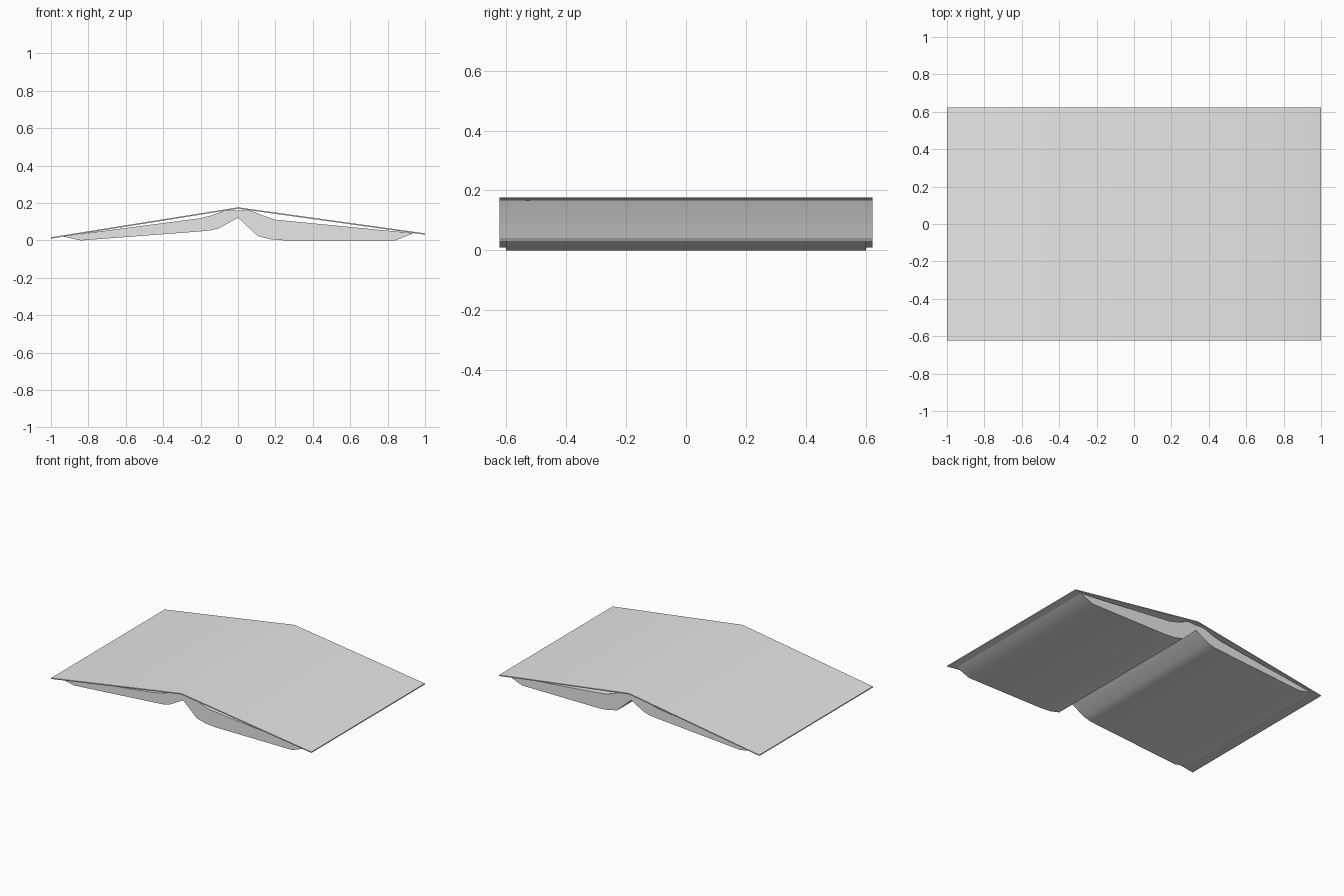
import bpy
import bmesh

cube = bpy.data.objects.get("Cube")
if cube:
    bpy.data.objects.remove(cube, do_unlink=True)

paper = bpy.data.materials.new("pale_grey")
paper.use_nodes = True
GREY = (0.8, 0.8, 0.8, 1)
paper.diffuse_color = GREY
paper.node_tree.nodes["Principled BSDF"].inputs["Base Color"].default_value = GREY


def extrude_profile(name, profile, half_depth):
    """Extrude a closed x-z outline symmetrically along y."""
    bm = bmesh.new()
    face = bm.faces.new([bm.verts.new((x, -half_depth, z)) for x, z in profile])
    moved = bmesh.ops.extrude_face_region(bm, geom=[face])["geom"]
    verts = [v for v in moved if isinstance(v, bmesh.types.BMVert)]
    bmesh.ops.translate(bm, verts=verts, vec=(0, 2 * half_depth, 0))
    bmesh.ops.recalc_face_normals(bm, faces=bm.faces)
    mesh = bpy.data.meshes.new(name)
    bm.to_mesh(mesh)
    bm.free()
    mesh.materials.append(paper)
    obj = bpy.data.objects.new(name, mesh)
    bpy.context.collection.objects.link(obj)
    bpy.ops.object.select_all(action="DESELECT")
    obj.select_set(True)
    bpy.context.view_layer.objects.active = obj
    bpy.ops.object.shade_smooth_by_angle(angle=0.4)
    return obj


# Thin cover folded at the spine
THICK = 0.007
ridge = [(-1, 0.017), (0, 0.177), (1, 0.038)]
underside = [(x, z - THICK) for x, z in reversed(ridge)]
extrude_profile("cover", ridge + underside, 0.623)

# Page block: top from left to right, then underside back to the left
top = [(-0.94, 0.022), (-0.2, 0.119), (-0.14, 0.135), (-0.065, 0.161),
       (0.065, 0.161), (0.14, 0.131), (0.2, 0.111), (0.94, 0.039)]
bottom = [(0.84, 0), (0.25, 0), (0.17, 0.007), (0.105, 0.024),
          (0, 0.122), (-0.1, 0.066), (-0.15, 0.053), (-0.22, 0.047), (-0.84, 0)]
extrude_profile("pages", top + bottom, 0.602)
